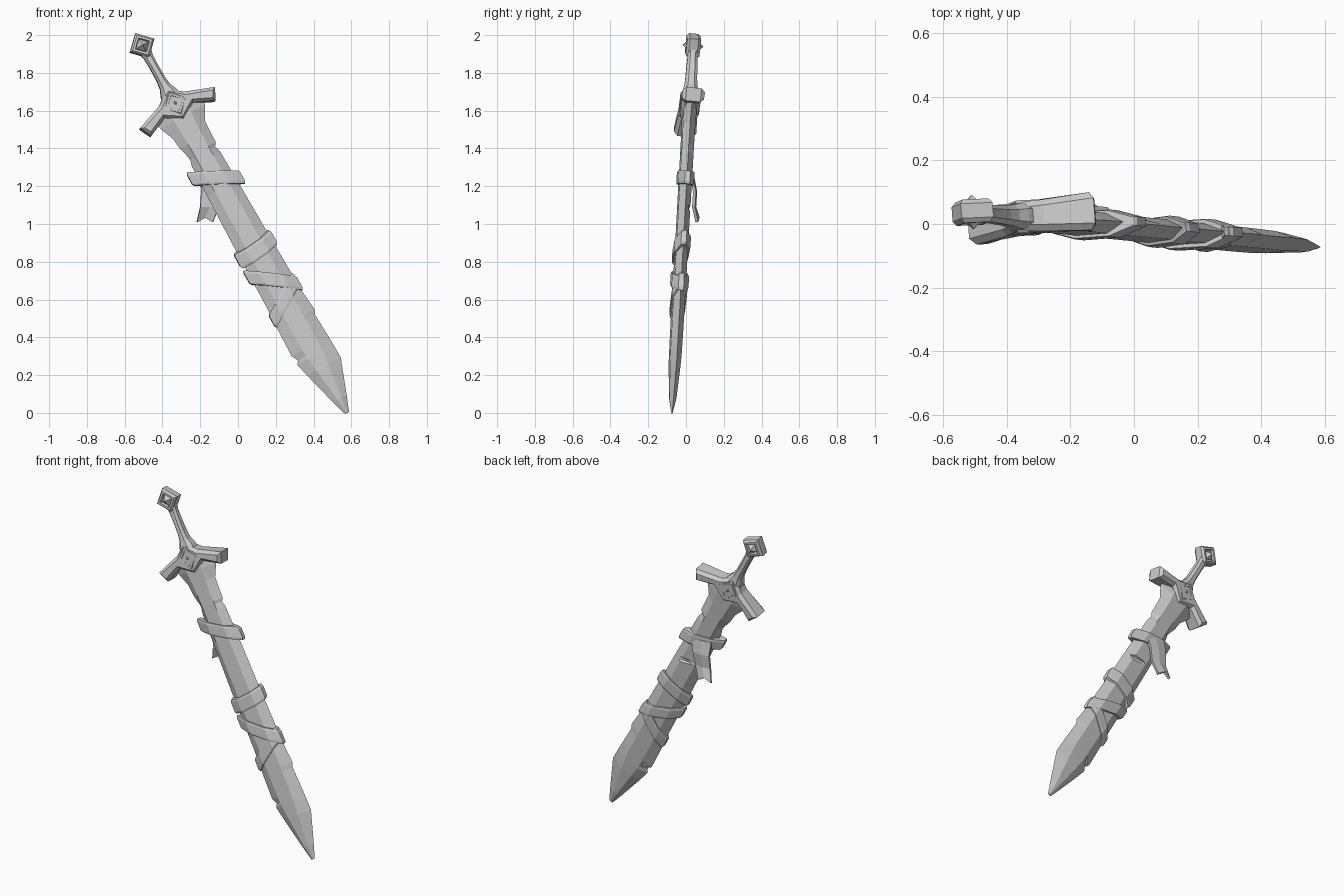
import bpy, bmesh, math
from mathutils import Vector, Matrix

if "Cube" in bpy.data.objects:
    bpy.data.objects.remove(bpy.data.objects["Cube"])

# Sword frame: local x = blade width, y = thickness (back), z = toward the pommel
GUARD = Vector((-0.34, 0.02, 1.643))
axis = Vector((-0.917, 0.094, 1.643)).normalized()
side = Vector((0.87, 0.11, 0.487))
side = (side - axis * side.dot(axis)).normalized()
back = axis.cross(side)
FRAME = Matrix((side, back, axis)).transposed().to_4x4()
FRAME.translation = GUARD

grey = bpy.data.materials.new("stone_grey")
grey.diffuse_color = (0.6, 0.6, 0.6, 1)
grey.use_nodes = True
grey.node_tree.nodes["Principled BSDF"].inputs["Base Color"].default_value = grey.diffuse_color


def finish(name, bm, frame=FRAME):
    bmesh.ops.remove_doubles(bm, verts=bm.verts, dist=1e-5)
    bmesh.ops.recalc_face_normals(bm, faces=bm.faces)
    me = bpy.data.meshes.new(name)
    bm.to_mesh(me)
    bm.free()
    me.materials.append(grey)
    ob = bpy.data.objects.new(name, me)
    ob.matrix_world = frame
    bpy.context.collection.objects.link(ob)
    return ob


def loft(name, rings, frame=FRAME):
    """Skin a solid through rings with equal point counts, capping both ends."""
    bm = bmesh.new()
    vs = [[bm.verts.new(p) for p in ring] for ring in rings]
    n = len(rings[0])
    for a, b in zip(vs, vs[1:]):
        for i in range(n):
            j = (i + 1) % n
            bm.faces.new((a[i], a[j], b[j], b[i]))
    bm.faces.new(vs[0])
    bm.faces.new(vs[-1])
    return finish(name, bm, frame)


# Blade: hexagonal section, stations (z, left edge, right edge, flat, half thickness)
stations = [
    (-0.03, -0.135, 0.14, 0.055, 0.034), (-0.09, -0.13, 0.14, 0.052, 0.034),
    (-0.165, -0.098, 0.097, 0.047, 0.033), (-0.23, -0.092, 0.094, 0.045, 0.032),
    (-0.29, -0.075, 0.093, 0.044, 0.032), (-0.31, -0.073, 0.078, 0.044, 0.032),
    (-0.345, -0.082, 0.088, 0.044, 0.032), (-0.52, -0.088, 0.093, 0.044, 0.032),
    (-0.80, -0.095, 0.098, 0.045, 0.031), (-1.20, -0.10, 0.107, 0.047, 0.031),
    (-1.32, -0.106, 0.118, 0.048, 0.031), (-1.345, -0.107, 0.106, 0.048, 0.031),
    (-1.48, -0.110, 0.112, 0.048, 0.03), (-1.515, -0.092, 0.113, 0.046, 0.03),
    (-1.535, -0.106, 0.114, 0.045, 0.03), (-1.61, -0.088, 0.115, 0.036, 0.028),
    (-1.80, -0.037, 0.045, 0.012, 0.018), (-1.884, -0.012, 0.012, 0.003, 0.003),
]
blade = loft("blade", [
    [(l, 0, z), (-f, -t, z), (f, -t, z), (r, 0, z), (f, t, z), (-f, t, z)]
    for z, l, r, f, t in stations])

# Gouge in the back of the blade and crack in its left edge
cuts = [
    ("gouge_cutter", Vector((0.04, 0.036, -0.66)), (0.10, 0.022, 0.02), -0.4),
    ("crack_cutter", Vector((-0.10, 0.02, -1.50)), (0.065, 0.025, 0.012), 0.5),
]
for name, pos, size, turn in cuts:
    bm = bmesh.new()
    bmesh.ops.create_icosphere(bm, subdivisions=1, radius=1)
    rot = Matrix.Rotation(-turn, 4, 'Y')
    bm.transform(Matrix.Translation(pos) @ rot @ Matrix.Diagonal((*size, 1)))
    cutter = finish(name, bm)
    cutter.hide_render = True
    cutter.hide_set(True)
    mod = blade.modifiers.new(name, 'BOOLEAN')
    mod.operation = 'DIFFERENCE'
    mod.object = cutter

# Crossguard: chevron with swept arms, thicker and chamfered at the rims
half = [(0.085, -0.05), (0.195, -0.10), (0.228, -0.035), (0.075, 0.022)]
outline = ([(0, -0.108)] + half + [(0, 0.08)]
           + [(-x, z) for x, z in reversed(half)])
inner_half = [(0.088, -0.033), (0.188, -0.08), (0.208, -0.045), (0.07, 0.004)]
inner = ([(0, -0.088)] + inner_half + [(0, 0.062)]
         + [(-x, z) for x, z in reversed(inner_half)])


def depth(x):
    return 0.045 + 0.015 * min(1, abs(x) / 0.2)


loft("crossguard", [
    [(x, -depth(x), z) for x, z in inner],
    [(x, -depth(x) + 0.02, z) for x, z in outline],
    [(x, depth(x) - 0.02, z) for x, z in outline],
    [(x, depth(x), z) for x, z in inner]])


# Diamond blocks with a rim, a recess and a pyramid stud on both sides
def diamond(name, z0, R, r, t, tip):
    half = [(0.0005, tip), (r - 0.006, t - 0.016), (r, t), (R - 0.014, t), (R, t - 0.014)]
    prof = [(q, -y) for q, y in half] + [(q, y) for q, y in reversed(half)]
    return loft(name, [[(q, y, z0), (0, y, z0 + q), (-q, y, z0), (0, y, z0 - q)]
                       for q, y in prof])


diamond("guard_stud", -0.008, 0.076, 0.046, 0.052, 0.056)
diamond("pommel", 0.345, 0.074, 0.044, 0.037, 0.055)


# Grip: eight-sided, flared at both ends
def octagon(a, b, z):
    c = 0.5
    return [(a, -b * c, z), (a, b * c, z), (a * c, b, z), (-a * c, b, z),
            (-a, b * c, z), (-a, -b * c, z), (-a * c, -b, z), (a * c, -b, z)]


loft("grip", [octagon(*s) for s in (
    (0.055, 0.045, 0.02), (0.045, 0.042, 0.06), (0.03, 0.035, 0.095),
    (0.024, 0.031, 0.14), (0.023, 0.028, 0.23), (0.025, 0.025, 0.275),
    (0.033, 0.03, 0.31))])


# Cloth wraps: slanted bands hugging the blade
def wrap(name, z0, slope, w, b, t, lean=0.0):
    rim = [(-b, -0.014), (-0.052, -t), (0.052, -t), (b, -0.014),
           (b, 0.014), (0.052, t), (-0.052, t), (-b, 0.014)]

    def ring(s, dz):
        return [(x * s, y * s, z0 + slope * x + lean * y + dz) for x, y in rim]
    return loft(name, [ring(0.94, w / 2), ring(1, w / 2 - 0.012),
                       ring(1, -w / 2 + 0.012), ring(0.94, -w / 2)])


wrap("wrap_upper", -0.459, -0.47, 0.08, 0.127, 0.043)
wrap("wrap_middle", -0.89, 0.1, 0.085, 0.117, 0.043, 0.3)
wrap("wrap_lower", -1.08, -0.66, 0.085, 0.118, 0.045)
wrap("wrap_cross", -1.20, 0.6, 0.08, 0.112, 0.04)

# Torn cloth tail hanging behind the upper wrap
rows = [(1.25, -0.20, -0.07, 0.03), (1.17, -0.195, -0.085, 0.045),
        (1.09, -0.20, -0.10, 0.04), (1.01, -0.218, -0.132, 0.058)]
bm = bmesh.new()
grid = []
for k, (z, l, r, y) in enumerate(rows):
    m = (l + r) / 2
    notch = 0.025 if k == 3 else 0
    grid.append([bm.verts.new(p) for p in (
        (l, y, z), (m, y + 0.006, z + notch), (r, y, z))])
for a, b in zip(grid, grid[1:]):
    for i in range(2):
        bm.faces.new((a[i], a[i + 1], b[i + 1], b[i]))
tail = finish("cloth_tail", bm, Matrix())
solid = tail.modifiers.new("thickness", 'SOLIDIFY')
solid.thickness = 0.016
solid.offset = 0
